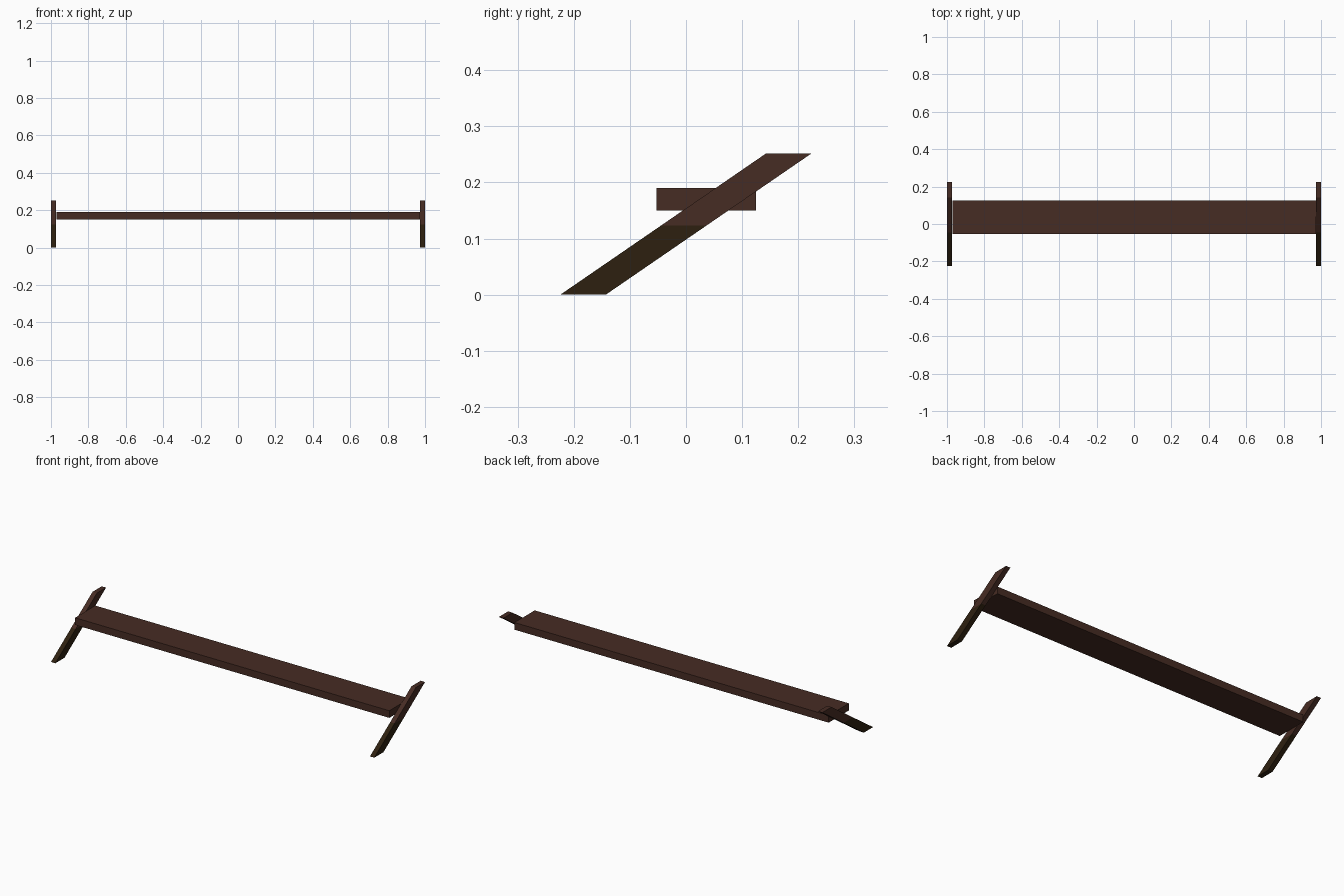
import bpy
import bmesh
from mathutils import Vector

cube = bpy.data.objects.get("Cube")
if cube:
    bpy.data.objects.remove(cube, do_unlink=True)


def make_material(name, rgb):
    mat = bpy.data.materials.new(name)
    mat.use_nodes = True
    color = (*rgb, 1.0)
    mat.diffuse_color = color
    mat.node_tree.nodes["Principled BSDF"].inputs["Base Color"].default_value = color
    return mat


brown = make_material("brown wood", (0.062, 0.025, 0.017))
dark = make_material("dark olive wood", (0.027, 0.0145, 0.005))


def slab(name, profile, x0, x1, split=None):
    """Extrude a (y, z) profile along x; faces below split get the dark wood."""
    bm = bmesh.new()
    face = bm.faces.new([bm.verts.new((x0, y, z)) for y, z in profile])
    extruded = bmesh.ops.extrude_face_region(bm, geom=[face])["geom"]
    moved = [g for g in extruded if isinstance(g, bmesh.types.BMVert)]
    bmesh.ops.translate(bm, verts=moved, vec=Vector((x1 - x0, 0, 0)))
    if split is not None:
        bmesh.ops.bisect_plane(bm, geom=bm.verts[:] + bm.edges[:] + bm.faces[:],
                               plane_co=(0, 0, split), plane_no=(0, 0, 1))
        for f in bm.faces:
            f.material_index = int(f.calc_center_median().z < split)
    bmesh.ops.recalc_face_normals(bm, faces=bm.faces[:])
    mesh = bpy.data.meshes.new(name)
    bm.to_mesh(mesh)
    bm.free()
    mesh.materials.append(brown)
    if split is not None:
        mesh.materials.append(dark)
    obj = bpy.data.objects.new(name, mesh)
    bpy.context.collection.objects.link(obj)
    return obj


# Flat step board
slab("tread", [(-0.053, 0.15), (0.125, 0.15), (0.125, 0.19), (-0.053, 0.19)],
     -0.97, 0.973)

# Sloping side boards, dark on the lower half
slope = [(-0.224, 0), (-0.143, 0), (0.224, 0.252), (0.143, 0.252)]
slab("right_stringer", slope, -1.0, -0.973, split=0.123)
slab("left_stringer", slope, 0.973, 1.0, split=0.123)
